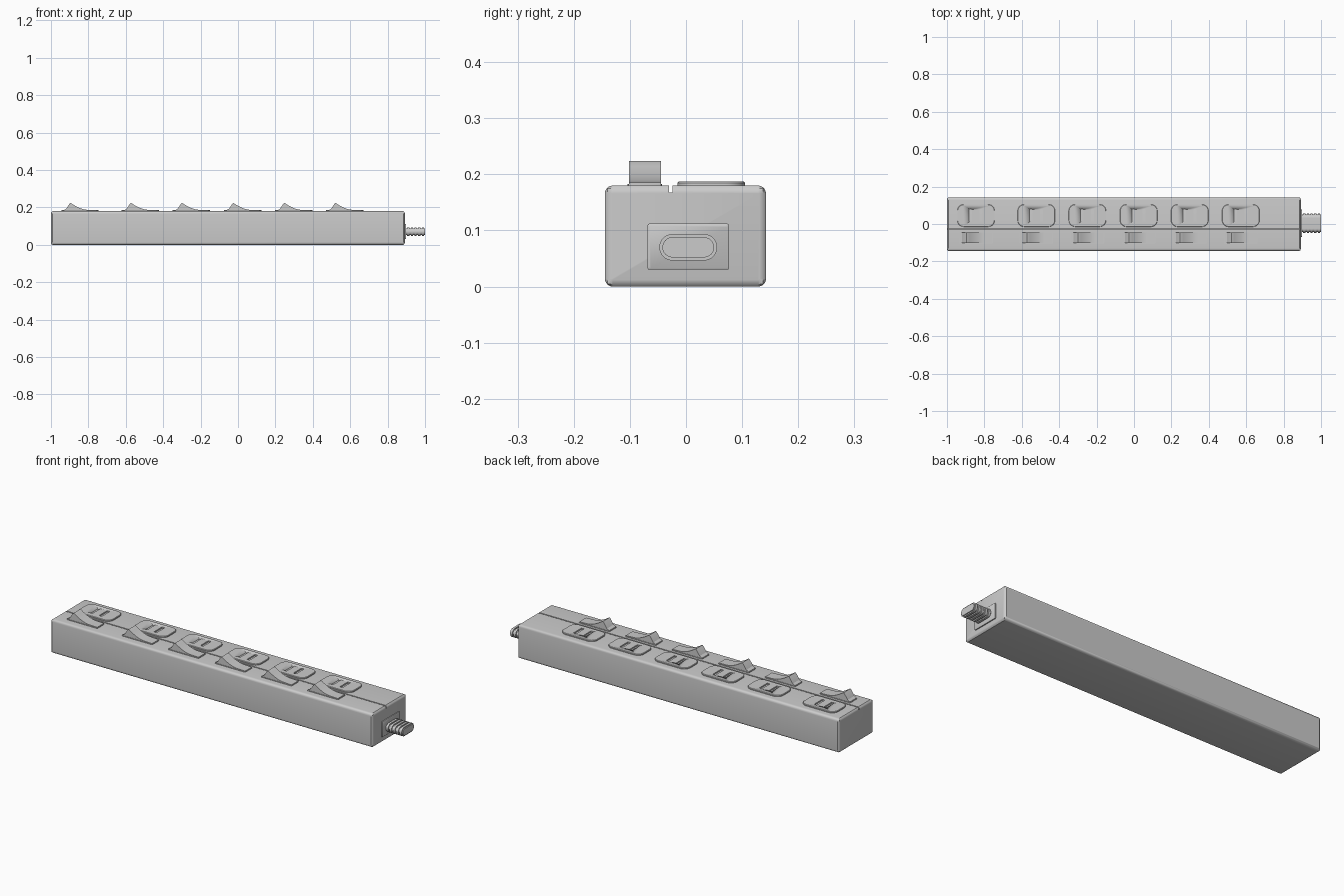
import bpy, bmesh, math

if "Cube" in bpy.data.objects:
    bpy.data.objects.remove(bpy.data.objects["Cube"])

GREY = bpy.data.materials.new("light grey")
GREY.diffuse_color = (0.6, 0.6, 0.6, 1)
GREY.use_nodes = True
GREY.node_tree.nodes["Principled BSDF"].inputs["Base Color"].default_value = GREY.diffuse_color

CENTRES = [-0.845, -0.522, -0.249, 0.025, 0.298, 0.571]


def finish(name, bm, angle=35):
    bmesh.ops.remove_doubles(bm, verts=bm.verts, dist=1e-5)
    bmesh.ops.recalc_face_normals(bm, faces=bm.faces)
    me = bpy.data.meshes.new(name)
    bm.to_mesh(me)
    bm.free()
    me.materials.append(GREY)
    ob = bpy.data.objects.new(name, me)
    bpy.context.collection.objects.link(ob)
    bpy.ops.object.select_all(action='DESELECT')
    ob.select_set(True)
    bpy.context.view_layer.objects.active = ob
    bpy.ops.object.shade_smooth_by_angle(angle=math.radians(angle))
    return ob


def loft(name, rings, angle=35):
    """Skin a row of equal-length point rings and cap both ends."""
    bm = bmesh.new()
    rows = [[bm.verts.new(p) for p in r] for r in rings]
    n = len(rows[0])
    for a, b in zip(rows, rows[1:]):
        for i in range(n):
            j = (i + 1) % n
            bm.faces.new((a[i], a[j], b[j], b[i]))
    bm.faces.new(rows[0])
    bm.faces.new(rows[-1])
    return finish(name, bm, angle)


def rounded_rect(cu, cv, hu, hv, r, seg=6):
    """Counter-clockwise rounded rectangle, starting at the lower right corner."""
    pts = []
    for k, (su, sv) in enumerate([(1, -1), (1, 1), (-1, 1), (-1, -1)]):
        for i in range(seg + 1):
            a = math.radians(-90 + 90 * k + 90 * i / seg)
            pts.append((cu + su * (hu - r) + r * math.cos(a),
                        cv + sv * (hv - r) + r * math.sin(a)))
    return pts


# Long housing with a groove along its top and softened ends
profile = rounded_rect(-0.001, 0.09, 0.1435, 0.09, 0.014)
profile[14:14] = [(-0.024, 0.18), (-0.024, 0.168), (-0.030, 0.168), (-0.030, 0.18)]


def section(x, inset):
    return [(x, min(max(y, -0.1445 + inset), 0.1425 - inset),
             min(max(z, inset), 0.18 - inset)) for y, z in profile]


loft("housing", [section(-1.0, 0.012), section(-0.998, 0.005), section(-0.992, 0),
                 section(0.884, 0), section(0.89, 0.005), section(0.892, 0.012)])

# Cable entry plate
loft("cable_plate", [[(x, y, z) for y, z in rounded_rect(0.004, 0.071, 0.0725 - d, 0.041 - d, 0.003, 2)]
                     for x, d in [(0.885, 0), (0.897, 0), (0.899, 0.003)]])

# Ribbed flat strain relief
steps = [(0.895, 0.018)]
for i in range(5):
    x = 0.904 + i * 0.0198
    steps += [(x, 0.018), (x, 0.0235), (x + 0.012, 0.0235), (x + 0.012, 0.018)]
steps += [(1.0, 0.018)]
loft("strain_relief", [[(x, y, z) for y, z in
                        rounded_rect(0.004, 0.07, 0.028 + r, r, r - 0.0002, 8)]
                       for x, r in steps])

# Rocker side profile: pointed hump falling in a hollow curve to a low end
rocker = [(-0.088, 0.17), (-0.088, 0.185), (-0.074, 0.192), (-0.056, 0.219),
          (-0.051, 0.2235), (-0.046, 0.222)]
for i in range(1, 9):
    t = i / 8
    rocker.append((-0.046 + 0.09 * t, 0.187 + 0.035 * (1 - t) ** 1.8))
rocker += [(0.088, 0.1855), (0.088, 0.17)]

for n, cx in enumerate(CENTRES, 1):
    # Thin frame under each rocker
    loft(f"switch_frame_{n}", [[(x, y, z) for x, y in rounded_rect(cx, -0.0735, 0.09, 0.0305, 0.004, 2)]
                               for z in (0.175, 0.183)])
    loft(f"switch_rocker_{n}", [[(cx + x, y, z) for x, z in rocker] for y in (-0.102, -0.045)], 25)

    # Raised socket face with two slots
    plate = loft(f"socket_{n}", [[(x, y, z) for x, y in
                                  rounded_rect(cx, 0.045, 0.1 - d, 0.06 - d, 0.035 - d)]
                                 for z, d in [(0.177, 0), (0.185, 0), (0.187, 0.002)]])
    for side in (-1, 1):
        cutter = loft(f"slot_cutter_{n}", [[(x, y, z) for x, y in
                                            rounded_rect(cx + side * 0.028, 0.045, 0.008, 0.034, 0.003, 2)]
                                           for z in (0.17, 0.2)])
        cutter.hide_render = True
        cutter.hide_viewport = True
        mod = plate.modifiers.new("slot", 'BOOLEAN')
        mod.operation = 'DIFFERENCE'
        mod.solver = 'EXACT'
        mod.object = cutter
